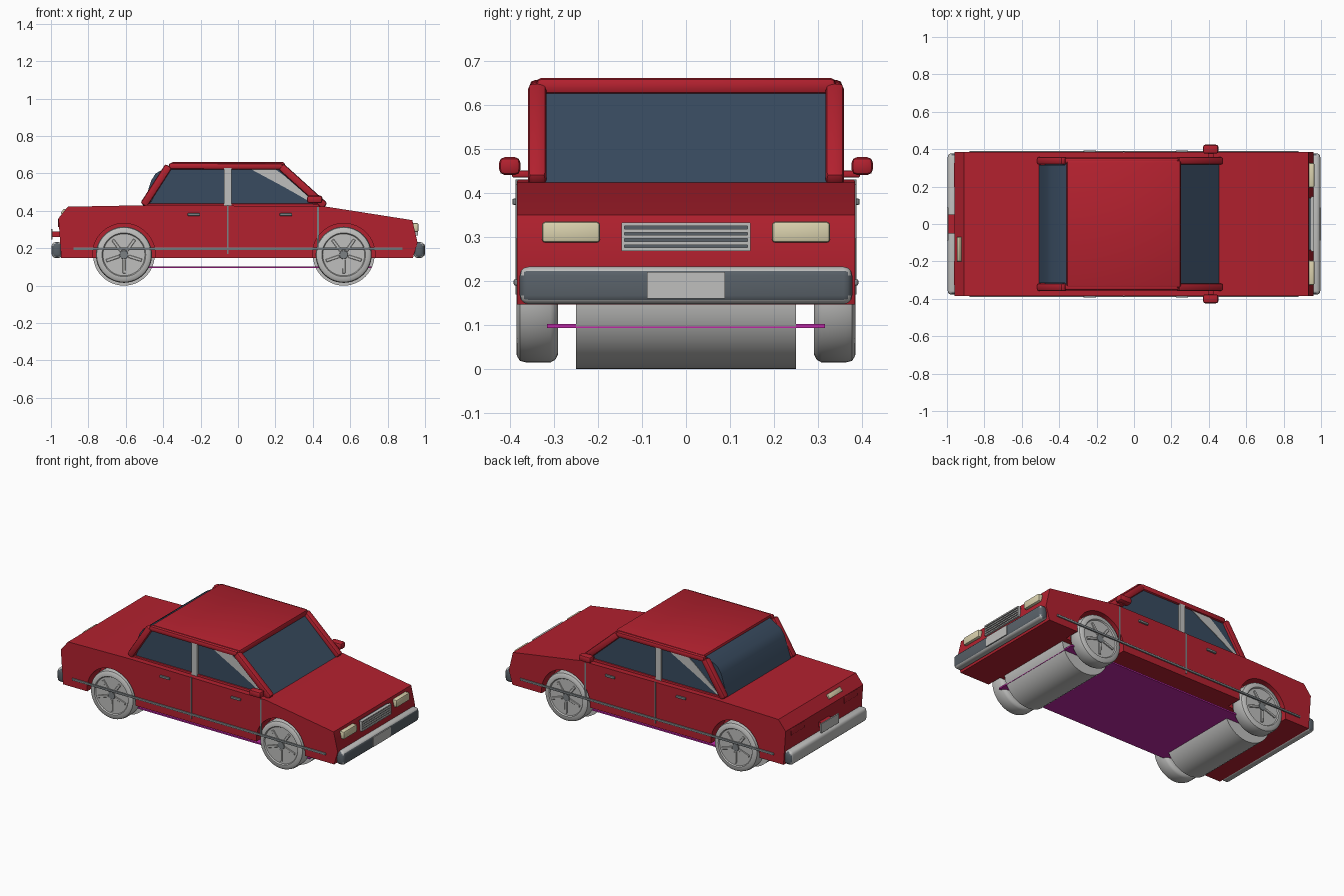
import bpy, bmesh, math
from mathutils import Matrix, Vector

if "Cube" in bpy.data.objects:
    bpy.data.objects.remove(bpy.data.objects["Cube"])


def material(name, color):
    m = bpy.data.materials.new(name)
    m.diffuse_color = (*color, 1)
    m.use_nodes = True
    m.node_tree.nodes["Principled BSDF"].inputs["Base Color"].default_value = m.diffuse_color
    return m


RED = material("body red", (0.45, 0.015, 0.028))
GLASS = material("window glass", (0.04, 0.07, 0.115))
GREY = material("light grey", (0.52, 0.52, 0.51))
TRIM = material("trim grey", (0.2, 0.22, 0.23))
SLATE = material("dark slate", (0.1, 0.12, 0.14))
CREAM = material("lamp cream", (0.7, 0.64, 0.42))
MAGENTA = material("floor magenta", (0.5, 0.02, 0.36))


def finish(name, bm, *mats, smooth=True):
    bmesh.ops.recalc_face_normals(bm, faces=bm.faces)
    me = bpy.data.meshes.new(name)
    bm.to_mesh(me)
    bm.free()
    for m in mats:
        me.materials.append(m)
    if smooth:
        me.shade_smooth()
        me.set_sharp_from_angle(angle=math.radians(35))
    ob = bpy.data.objects.new(name, me)
    bpy.context.collection.objects.link(ob)
    return ob


def box(name, center, size, mat, bevel=0.0, rot=None, segments=2):
    bm = bmesh.new()
    bmesh.ops.create_cube(bm, size=1, matrix=Matrix.Diagonal((*size, 1)))
    if bevel:
        bmesh.ops.bevel(bm, geom=bm.edges[:], offset=bevel, segments=segments,
                        profile=0.5, affect='EDGES')
    bm.transform(Matrix.Translation(center) @ (rot or Matrix()))
    return finish(name, bm, mat)


def bar(name, a, b, w, mat, bevel=0.012):
    """Rounded bar between two points."""
    a, b = Vector(a), Vector(b)
    rot = (b - a).to_track_quat('X', 'Y').to_matrix().to_4x4()
    return box(name, (a + b) / 2, ((b - a).length, w, w), mat, bevel, rot)


def prism(name, pts, y0, y1, mat):
    """Side profile (x, z) pulled across the car from y0 to y1."""
    bm = bmesh.new()
    lo = [bm.verts.new((x, y0, z)) for x, z in pts]
    hi = [bm.verts.new((x, y1, z)) for x, z in pts]
    bm.faces.new(lo)
    bm.faces.new(hi)
    n = len(pts)
    for i in range(n):
        j = (i + 1) % n
        bm.faces.new((lo[i], lo[j], hi[j], hi[i]))
    return finish(name, bm, mat)


def lathe(name, profile, x, z, s, mat, steps=48):
    """Profile (y, radius) spun about an axle along y."""
    bm = bmesh.new()
    rings = []
    for y, r in profile:
        rings.append([bm.verts.new((x + r * math.cos(2 * math.pi * k / steps), s * y,
                                    z + r * math.sin(2 * math.pi * k / steps)))
                      for k in range(steps)])
    for a, b in zip(rings, rings[1:]):
        for k in range(steps):
            j = (k + 1) % steps
            bm.faces.new((a[k], a[j], b[j], b[k]))
    bm.faces.new(rings[0])
    bm.faces.new(rings[-1])
    return finish(name, bm, mat)


# Body: full core, plus side panels with wheel arches
AXLES = (-0.61, 0.565)
WZ, ARCH, HALF, FLOOR = 0.165, 0.168, 0.384, 0.147
upper = [(0.935, FLOOR), (0.96, 0.23), (0.932, 0.35), (0.46, 0.424), (-0.48, 0.43),
         (-0.91, 0.422), (-0.96, 0.36), (-0.945, FLOOR)]
prism("body_core", upper, -0.285, 0.285, RED)
dip = math.asin((WZ - FLOOR) / ARCH)
arches = []
for ax in AXLES:
    for k in range(25):
        t = math.pi + dip - (math.pi + 2 * dip) * k / 24
        arches.append((ax + ARCH * math.cos(t), WZ + ARCH * math.sin(t)))
for s in (-1, 1):
    prism("side_panel", upper + arches, s * 0.285, s * HALF, RED)

# Wheels with five spokes, and the drums between them
tyre = [(0.29, 0.13), (0.296, 0.143), (0.308, 0.15), (0.362, 0.15), (0.377, 0.146),
        (0.384, 0.135), (0.385, 0.117), (0.378, 0.112), (0.378, 0.02)]
for ax in AXLES:
    lathe("axle_drum", [(-0.25, 0.165), (0.25, 0.165)], ax, WZ, 1, GREY)
    for s in (-1, 1):
        lathe("wheel", tyre, ax, WZ, s, GREY)
        lathe("hub_cap", [(0.37, 0.025), (0.383, 0.022)], ax, WZ, s, TRIM, 16)
        for k in range(5):
            rot = Matrix.Rotation(2 * math.pi * k / 5 + 0.3, 4, 'Y')
            mid = Vector((ax, s * 0.379, WZ)) + rot @ Vector((0.062, 0, 0))
            box("wheel_spoke", mid, (0.075, 0.01, 0.016), GREY, 0.002, rot, 1)

# Floor plate
box("floor_plate", (0.005, 0, 0.098), (1.42, 0.63, 0.009), MAGENTA)

# Cabin glass, bulging rear window and roof
prism("cabin_glass", [(-0.48, 0.42), (-0.365, 0.64), (0.225, 0.64), (0.46, 0.42)],
      -0.342, 0.342, GLASS)
prism("rear_window", [(-0.51, 0.42), (-0.49, 0.48), (-0.465, 0.56), (-0.44, 0.6),
                      (-0.36, 0.645), (-0.34, 0.42)], -0.315, 0.315, GLASS)
box("roof", (-0.055, 0, 0.643), (0.61, 0.68, 0.036), RED, 0.012)
for s in (-1, 1):
    y = s * 0.338
    bar("front_pillar", (0.465, y, 0.425), (0.23, y, 0.637), 0.042, RED)
    bar("rear_pillar", (-0.505, y, 0.43), (-0.37, y, 0.64), 0.042, RED)
    bar("roof_rail", (-0.37, y, 0.639), (0.24, y, 0.637), 0.034, RED)
    bar("window_sill", (-0.49, y, 0.427), (0.45, y, 0.427), 0.024, RED, 0.006)
    box("door_pillar", (-0.055, s * 0.343, 0.53), (0.038, 0.02, 0.21), GREY)
    # Pale panels on the side glass
    y0, y1 = s * 0.34, s * 0.345
    d = -s
    prism("pale_pane", [(d * x - (0.06 if d < 0 else 0), z) for x, z in
                        ((0.07, 0.622), (0.2, 0.622), (0.25, 0.585), (0.4, 0.455),
                         (0.4, 0.44), (0.25, 0.525))], y0, y1, GREY)
    # Door seams, handles, trim strip and mirrors
    box("door_seam", (-0.055, s * HALF, 0.3), (0.009, 0.005, 0.26), TRIM)
    box("front_door_seam", (0.428, s * HALF, 0.31), (0.009, 0.005, 0.22), TRIM)
    for hx in (-0.236, 0.256):
        box("door_handle", (hx, s * 0.387, 0.38), (0.066, 0.014, 0.014), TRIM, 0.003)
    box("trim_strip", (0, s * 0.386, 0.197), (1.76, 0.01, 0.014), TRIM, 0.003)
    box("mirror", (0.41, s * 0.4, 0.461), (0.082, 0.048, 0.04), RED, 0.012)
    box("mirror_arm", (0.41, s * 0.365, 0.443), (0.03, 0.06, 0.016), RED, 0.004)
    # Lamps
    box("headlight", (0.947, s * 0.261, 0.311), (0.035, 0.132, 0.048), CREAM, 0.008)
    box("tail_light", (-0.953, s * 0.262, 0.335), (0.018, 0.13, 0.045), RED, 0.004)

# Small lamp on the boot edge
box("boot_lamp", (-0.934, -0.135, 0.396), (0.014, 0.13, 0.03), CREAM, 0.003,
    Matrix.Rotation(math.radians(38), 4, 'Y'))

# Grille: dark panel, frame and slats
box("grille_panel", (0.945, 0, 0.3), (0.022, 0.28, 0.06), SLATE)
for k in range(5):
    box("grille_slat", (0.955, 0, 0.272 + k * 0.0142), (0.016, 0.29, 0.008), GREY)
for s in (-1, 1):
    box("grille_side", (0.955, s * 0.143, 0.3), (0.016, 0.006, 0.064), GREY)

# Bumpers: pale rounded bars with darker ends and front face
for s in (-1, 1):
    bm = bmesh.new()
    bmesh.ops.create_cube(bm, size=1, matrix=Matrix.Diagonal((0.056, 0.755, 0.085, 1)))
    bmesh.ops.bevel(bm, geom=bm.edges[:], offset=0.02, segments=3, profile=0.5,
                    affect='EDGES')
    bm.normal_update()
    for f in bm.faces:
        if abs(f.normal.y) > 0.7 or s * f.normal.x > 0.9 and s > 0:
            f.material_index = 1
    bm.transform(Matrix.Translation((s * 0.968, 0, 0.19)))
    finish("bumper", bm, GREY, SLATE)

# Number plates, blank
box("front_plate", (0.996, 0, 0.19), (0.008, 0.176, 0.06), GREY)
box("rear_plate", (-0.996, 0, 0.275), (0.008, 0.176, 0.058), GREY)
box("rear_plate_mount", (-0.974, 0, 0.275), (0.04, 0.1, 0.03), RED)
